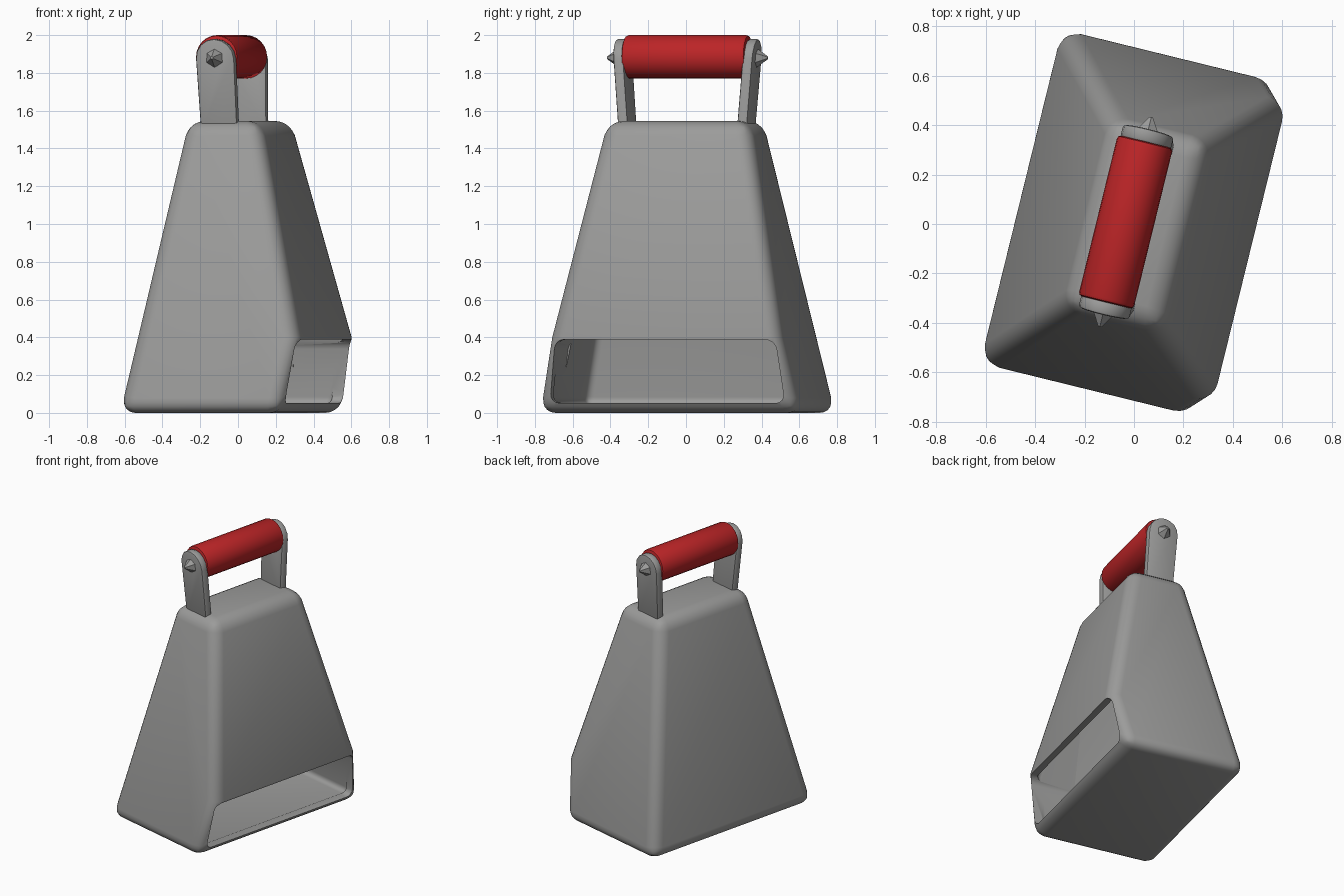
import bpy, bmesh, math
from mathutils import Matrix

if "Cube" in bpy.data.objects:
    bpy.data.objects.remove(bpy.data.objects["Cube"])

TURN = Matrix.Rotation(math.radians(-13.8), 4, 'Z')   # whole model is turned on its stand


def material(name, rgb):
    m = bpy.data.materials.new(name)
    m.diffuse_color = (*rgb, 1)
    m.use_nodes = True
    m.node_tree.nodes["Principled BSDF"].inputs["Base Color"].default_value = m.diffuse_color
    return m


GREY = material("grey metal", (0.33, 0.33, 0.325))
RED = material("red grip", (0.50, 0.018, 0.02))


def make(name, bm, mat=None):
    bmesh.ops.recalc_face_normals(bm, faces=bm.faces[:])
    me = bpy.data.meshes.new(name)
    bm.to_mesh(me)
    bm.free()
    ob = bpy.data.objects.new(name, me)
    bpy.context.collection.objects.link(ob)
    if mat:
        me.materials.append(mat)
    return ob


def activate(ob):
    bpy.ops.object.select_all(action='DESELECT')
    ob.select_set(True)
    bpy.context.view_layer.objects.active = ob


def finish(ob, angle=35):
    ob.data.transform(TURN)
    activate(ob)
    bpy.ops.object.shade_smooth_by_angle(angle=math.radians(angle))


def prism(pts_neg, pts_pos):
    """Solid between two matching outlines."""
    bm = bmesh.new()
    a = [bm.verts.new(p) for p in pts_neg]
    b = [bm.verts.new(p) for p in pts_pos]
    n = len(a)
    bm.faces.new(a)
    bm.faces.new(b[::-1])
    for i in range(n):
        j = (i + 1) % n
        bm.faces.new((a[i], b[i], b[j], a[j]))
    return bm


def tapered_box(inset, radius):
    """Tapered box; lower part of the +x side leans back in below z = 0.4."""
    outline = [(-0.485 + inset, inset), (0.404 - inset, inset), (0.483 - inset, 0.4),
               (0.21 - inset, 1.545 - inset), (-0.188 + inset, 1.545 - inset)]
    width = lambda z: 0.711 - 0.207 * z - inset
    bm = prism([(x, -width(z), z) for x, z in outline],
               [(x, width(z), z) for x, z in outline])
    edges = [e for e in bm.edges
             if not all(abs(v.co.z - 0.4) < 1e-4 for v in e.verts)]
    bmesh.ops.bevel(bm, geom=edges, offset=radius, offset_type='OFFSET', segments=5,
                    profile=0.5, affect='EDGES', clamp_overlap=True)
    return bm


def cut(ob, cutter):
    mod = ob.modifiers.new("cut", 'BOOLEAN')
    mod.operation = 'DIFFERENCE'
    mod.solver = 'EXACT'
    mod.object = cutter
    activate(ob)
    bpy.ops.object.modifier_apply(modifier=mod.name)
    bpy.data.objects.remove(cutter)


# hollow body with a wide opening low on the +x side
body = make("body", tapered_box(0, 0.08), GREY)
cut(body, make("cavity_cutter", tapered_box(0.045, 0.04)))
hole = [(-0.64, 0.052), (0.64, 0.052), (0.60, 0.388), (-0.60, 0.388)]
bm = prism([(0.15, y, z) for y, z in hole], [(0.8, y, z) for y, z in hole])
along = [e for e in bm.edges if abs(e.verts[0].co.x - e.verts[1].co.x) > 0.1]
bmesh.ops.bevel(bm, geom=along, offset=0.05, segments=4, profile=0.5, affect='EDGES')
cut(body, make("opening_cutter", bm))
finish(body)

# handle arms and bolts, one at each end
for side, label in ((-1, "front"), (1, "back")):
    shape = [(-0.1, 1.50), (0.1, 1.50)]
    shape += [(0.105 * math.cos(math.pi * i / 8), 1.875 + 0.105 * math.sin(math.pi * i / 8))
              for i in range(9)]

    def place(u, z, off):
        t = (z - 1.5) / 0.45
        return (-0.018 - 0.018 * t + u, side * (0.323 + 0.035 * t + off), z)

    bm = prism([place(u, z, -0.028) for u, z in shape], [place(u, z, 0.028) for u, z in shape])
    rim = [e for e in bm.edges if len(e.link_faces) == 2 and any(len(f.verts) > 4 for f in e.link_faces)]
    bmesh.ops.bevel(bm, geom=rim, offset=0.012, segments=2, profile=0.5, affect='EDGES')
    finish(make(label + "_handle_arm", bm, GREY))

    bm = bmesh.new()
    bmesh.ops.create_cone(bm, cap_ends=True, segments=6, radius1=0.058, radius2=0.008, depth=0.07,
                          matrix=Matrix.Translation((-0.035, side * 0.402, 1.88))
                          @ Matrix.Rotation(-side * math.pi / 2, 4, 'X'))
    finish(make(label + "_bolt", bm, GREY), 30)

# round grip between the arms
bm = bmesh.new()
bmesh.ops.create_cone(bm, cap_ends=True, segments=24, radius1=0.115, radius2=0.115, depth=0.67,
                      matrix=Matrix.Translation((-0.035, 0, 1.885))
                      @ Matrix.Rotation(math.pi / 2, 4, 'X'))
ends = [e for e in bm.edges if any(len(f.verts) > 4 for f in e.link_faces)]
bmesh.ops.bevel(bm, geom=ends, offset=0.015, segments=2, profile=0.5, affect='EDGES')
finish(make("grip", bm, RED))
